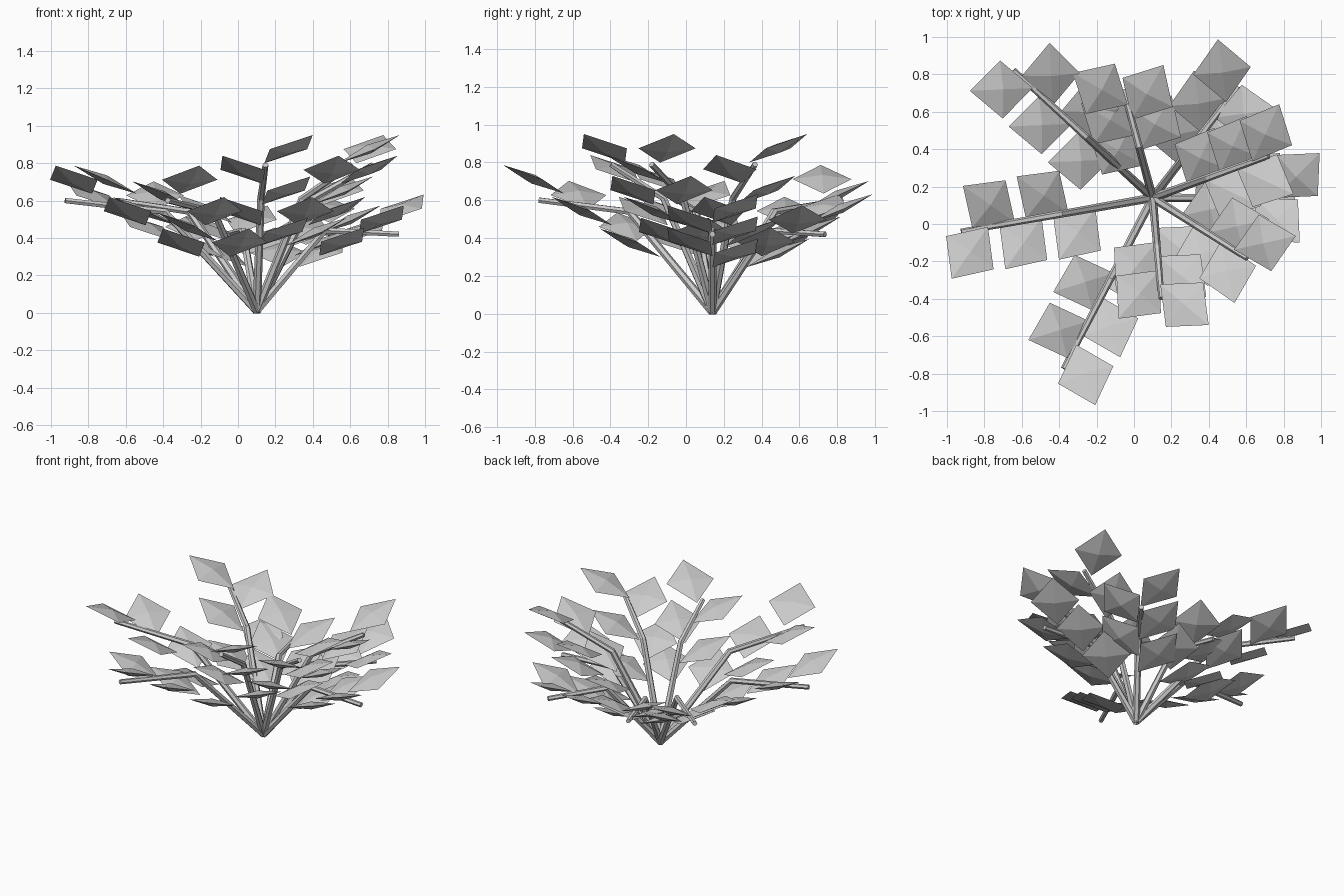
import bpy, bmesh, math
from mathutils import Vector

if "Cube" in bpy.data.objects:
    bpy.data.objects.remove(bpy.data.objects["Cube"])

BASE = Vector((0.10, 0.14, 0.0))
# reach of each stem; heights repeat in threes, headings step by the golden angle
REACH = [0.76, 1.01, 0.54, 0.75, 1.04, 0.60, 0.60, 1.03, 0.66]
END_Z = [0.42, 0.60, 0.79]
BEND_Z = [0.44, 0.54, 0.61]
RISE = math.radians(24)


def finish(bm, name):
    bmesh.ops.recalc_face_normals(bm, faces=bm.faces)
    mesh = bpy.data.meshes.new(name)
    bm.to_mesh(mesh)
    bm.free()
    bpy.context.collection.objects.link(bpy.data.objects.new(name, mesh))


def stem(name, points, radii, sides=6):
    """Faceted tube whose rings follow the path."""
    bm = bmesh.new()
    side = (points[-1] - points[0]).cross(Vector((0, 0, 1))).normalized()
    rings = []
    for i, p in enumerate(points):
        d = (points[min(i + 1, len(points) - 1)] - points[max(i - 1, 0)]).normalized()
        up = side.cross(d)
        rings.append([bm.verts.new(p + radii[i] * (side * math.cos(a) + up * math.sin(a)))
                      for a in (2 * math.pi * k / sides for k in range(sides))])
    for r, s in zip(rings, rings[1:]):
        for k in range(sides):
            n = (k + 1) % sides
            bm.faces.new((r[k], r[n], s[n], s[k]))
    bm.faces.new(rings[0])
    bm.faces.new(rings[-1])
    finish(bm, name)


def add_leaf(bm, root, heading, length=0.37, width=0.31, thick=0.05):
    """Flattened octahedron rising outward from its root."""
    axis = Vector((math.cos(heading) * math.cos(RISE),
                   math.sin(heading) * math.cos(RISE), math.sin(RISE)))
    side = Vector((-math.sin(heading), math.cos(heading), 0))
    up = axis.cross(side)
    c = root + axis * length / 2
    ring = [bm.verts.new(c + o) for o in (axis * length / 2, side * width / 2,
                                          -axis * length / 2, -side * width / 2)]
    for s in (1, -1):
        apex = bm.verts.new(c + up * s * thick / 2)
        for k in range(4):
            bm.faces.new((ring[k], ring[(k + 1) % 4], apex))


for i, reach in enumerate(REACH):
    heading = math.radians(137.5 * i)
    out = Vector((math.cos(heading), math.sin(heading), 0)) * reach
    up = Vector((0, 0, 1))
    end_z, bend_z = END_Z[i % 3], BEND_Z[i % 3]

    # bent stem
    stem(f"stem_{i + 1}",
         [BASE + up * 0.01, BASE + out * 0.48 + up * bend_z, BASE + out + up * end_z],
         [0.023, 0.020, 0.016])

    # leaves alternate from side to side
    bm = bmesh.new()
    for k in range(5):
        t = 0.30 + 0.14 * k
        turn = math.radians(45 if k % 2 == 0 else -45)
        add_leaf(bm, BASE + out * t + up * (end_z * t + 0.12), heading + turn)
    finish(bm, f"leaves_{i + 1}")
